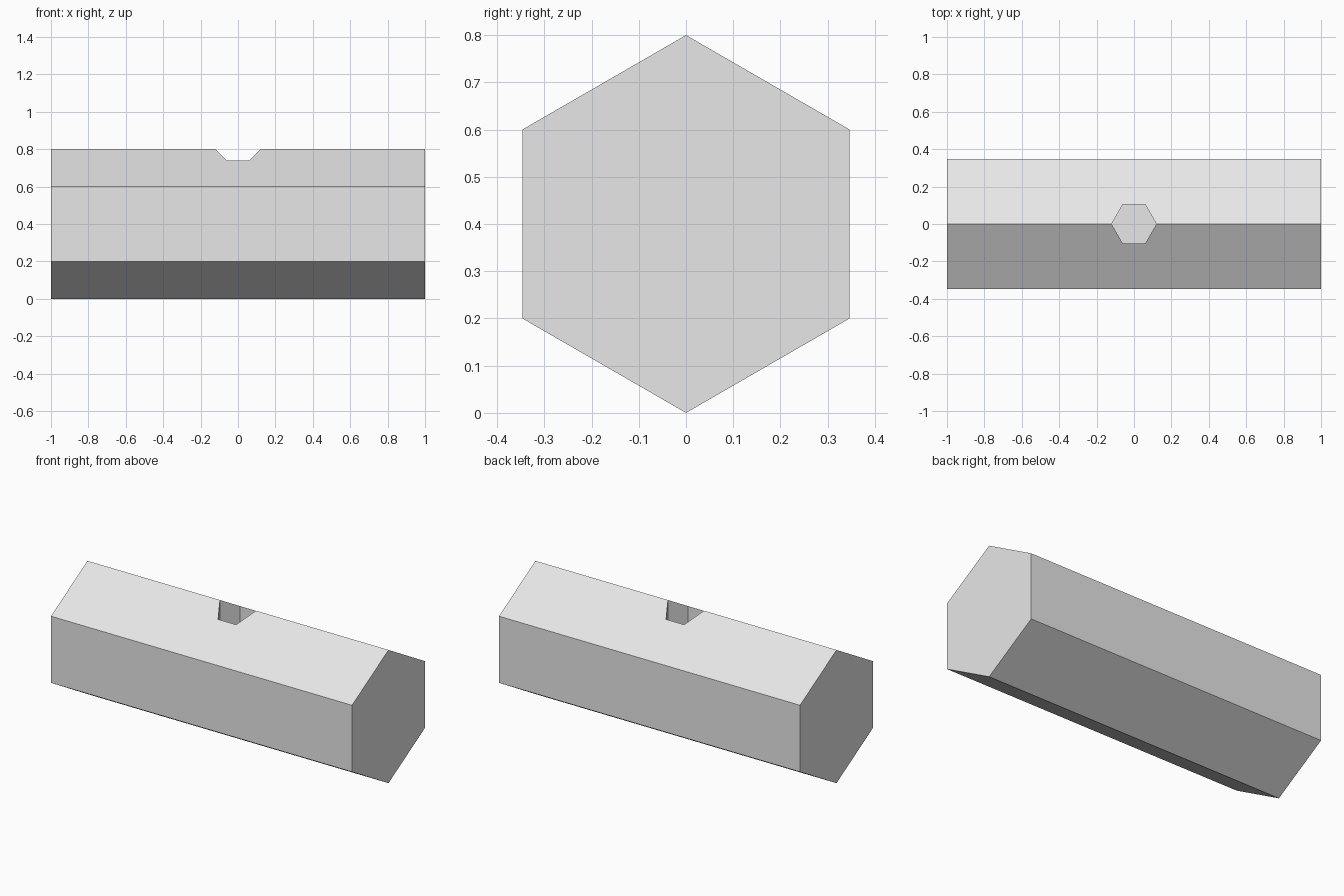
import bpy
from math import pi

old = bpy.data.objects.get("Cube")
if old:
    bpy.data.objects.remove(old, do_unlink=True)

RADIUS = 0.4          # corner radius of the bar
HOLE_RADIUS = 0.12    # corner radius of the socket
HOLE_FLOOR = 0.5      # height of the socket floor

grey = bpy.data.materials.new("light_grey")
grey.use_nodes = True
colour = (0.8, 0.8, 0.8, 1)
grey.diffuse_color = colour
grey.node_tree.nodes["Principled BSDF"].inputs["Base Color"].default_value = colour


def hex_prism(name, radius, depth, location, rotation):
    bpy.ops.mesh.primitive_cylinder_add(
        vertices=6, radius=radius, depth=depth, location=location, rotation=rotation)
    obj = bpy.context.object
    obj.name = name
    bpy.ops.object.transform_apply(location=True, rotation=True, scale=True)
    obj.data.materials.append(grey)
    return obj


# Socket cutter, with corners pointing along the bar
cutter = hex_prism("socket_cutter", HOLE_RADIUS, 0.6,
                   (0, 0, HOLE_FLOOR + 0.3), (0, 0, pi / 2))
cutter.hide_render = True

# Hexagonal bar lying along x, with a corner at the top and bottom
bar = hex_prism("hexagonal_bar", RADIUS, 2, (0, 0, RADIUS), (pi / 2, 0, pi / 2))

# Blind hexagonal socket in the top ridge
cut = bar.modifiers.new("socket", "BOOLEAN")
cut.operation = "DIFFERENCE"
cut.solver = "EXACT"
cut.object = cutter
bpy.ops.object.modifier_apply(modifier=cut.name)
bpy.data.objects.remove(cutter, do_unlink=True)
